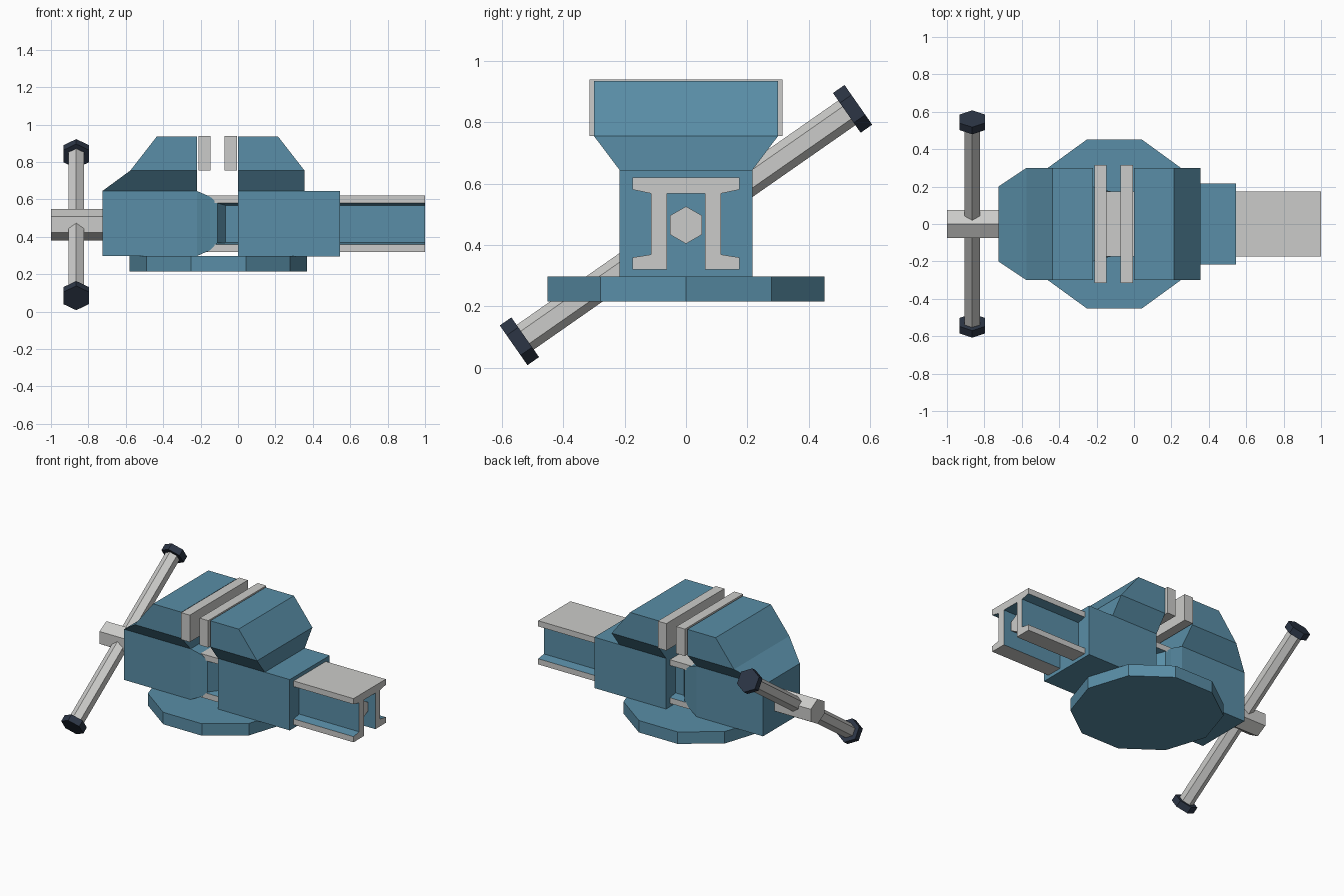
import bpy, bmesh, math
from mathutils import Vector, Matrix

if "Cube" in bpy.data.objects:
    bpy.data.objects.remove(bpy.data.objects["Cube"])


def material(name, color):
    m = bpy.data.materials.new(name)
    m.diffuse_color = (*color, 1)
    m.use_nodes = True
    m.node_tree.nodes["Principled BSDF"].inputs["Base Color"].default_value = m.diffuse_color
    return m


BLUE = material("blue_paint", (0.10, 0.27, 0.385))
STEEL = material("bare_steel", (0.60, 0.60, 0.585))
NAVY = material("dark_caps", (0.025, 0.036, 0.060))


def loft(name, rings, *mats):
    """Solid through a list of equally sized point rings."""
    bm = bmesh.new()
    loops = [[bm.verts.new(p) for p in ring] for ring in rings]
    for a, b in zip(loops, loops[1:]):
        for i in range(len(a)):
            j = (i + 1) % len(a)
            bm.faces.new((a[i], a[j], b[j], b[i]))
    bm.faces.new(loops[0])
    bm.faces.new(loops[-1])
    bmesh.ops.recalc_face_normals(bm, faces=bm.faces)
    me = bpy.data.meshes.new(name)
    bm.to_mesh(me)
    bm.free()
    ob = bpy.data.objects.new(name, me)
    bpy.context.collection.objects.link(ob)
    for m in mats:
        me.materials.append(m)
    return ob


def level(x0, x1, y, z):
    return [(x0, -y, z), (x1, -y, z), (x1, y, z), (x0, y, z)]


def section(x, y, z0, z1):
    return [(x, -y, z0), (x, y, z0), (x, y, z1), (x, -y, z1)]


def prism(name, a, b, side, r, n, mat):
    """Regular prism from a to b with one corner pointing along side."""
    a, b, side = Vector(a), Vector(b), Vector(side)
    axis = (b - a).normalized()
    spokes = [Matrix.Rotation(2 * math.pi * i / n, 3, axis) @ side * r for i in range(n)]
    return loft(name, [[p + s for s in spokes] for p in (a, b)], mat)


# Swivel base
prism("base", (-0.105, 0, 0.215), (-0.105, 0, 0.297), (1, 0, 0), 0.475, 10, BLUE)

# Fixed jaw: body and flared head
loft("fixed_body", [level(0, 0.545, 0.217, z) for z in (0.296, 0.645)], BLUE)
loft("fixed_jaw", [level(0, 0.355, 0.217, 0.645), level(0, 0.355, 0.30, 0.755),
                   level(0, 0.215, 0.30, 0.935)], BLUE)

# Moving jaw: body, flared head and nose narrowing onto the slide
loft("moving_jaw", [level(-0.725, -0.22, 0.20, 0.297), level(-0.725, -0.22, 0.20, 0.645),
                    level(-0.575, -0.22, 0.30, 0.755), level(-0.435, -0.22, 0.30, 0.935)], BLUE)
loft("moving_nose", [section(-0.22, 0.20, 0.297, 0.645), section(-0.15, 0.18, 0.328, 0.615),
                     section(-0.11, 0.172, 0.367, 0.580), section(-0.065, 0.113, 0.367, 0.575)], BLUE)

# Steel gripping plates
for name, x0, x1 in (("moving_plate", -0.212, -0.146), ("fixed_plate", -0.071, -0.006)):
    loft(name, [level(x0, x1, 0.315, z) for z in (0.755, 0.94)], STEEL)

# Slide rail: flanged channel with painted recesses
half = [(0.062, 0.568), (0.062, 0.32), (0.175, 0.32), (0.175, 0.359),
        (0.114, 0.369), (0.114, 0.568), (0.175, 0.581), (0.175, 0.62)]
profile = half + [(-y, z) for y, z in reversed(half)]
rail = loft("slide_rail", [[(x, y, z) for y, z in profile] for x in (-0.2, 1.0)], STEEL, BLUE)
for f in rail.data.polygons:
    c = f.center
    if abs(f.normal.x) < 0.5 and abs(c.y) < 0.17 and 0.35 < c.z < 0.60:
        f.material_index = 1

# Lead screw and its head
Z = 0.465
prism("lead_screw", (-0.1, 0, Z), (0.95, 0, Z), (0, 0, 1), 0.061, 6, STEEL)
prism("screw_head", (-1.0, 0, Z), (-0.72, 0, Z), (0, 0, 1), 0.085, 6, STEEL)

# Tilted handle bar with a cap at each end
centre = Vector((-0.865, 0, Z))
angle = math.radians(34.9)
along = Vector((0, math.cos(angle), math.sin(angle)))
across = Vector((0, -along.z, along.y))
prism("handle_bar", centre - along * 0.66, centre + along * 0.66, across, 0.049, 6, STEEL)
for name, s in (("handle_cap_front", -1), ("handle_cap_back", 1)):
    prism(name, centre + along * 0.640 * s, centre + along * 0.686 * s, across, 0.079, 6, NAVY)
